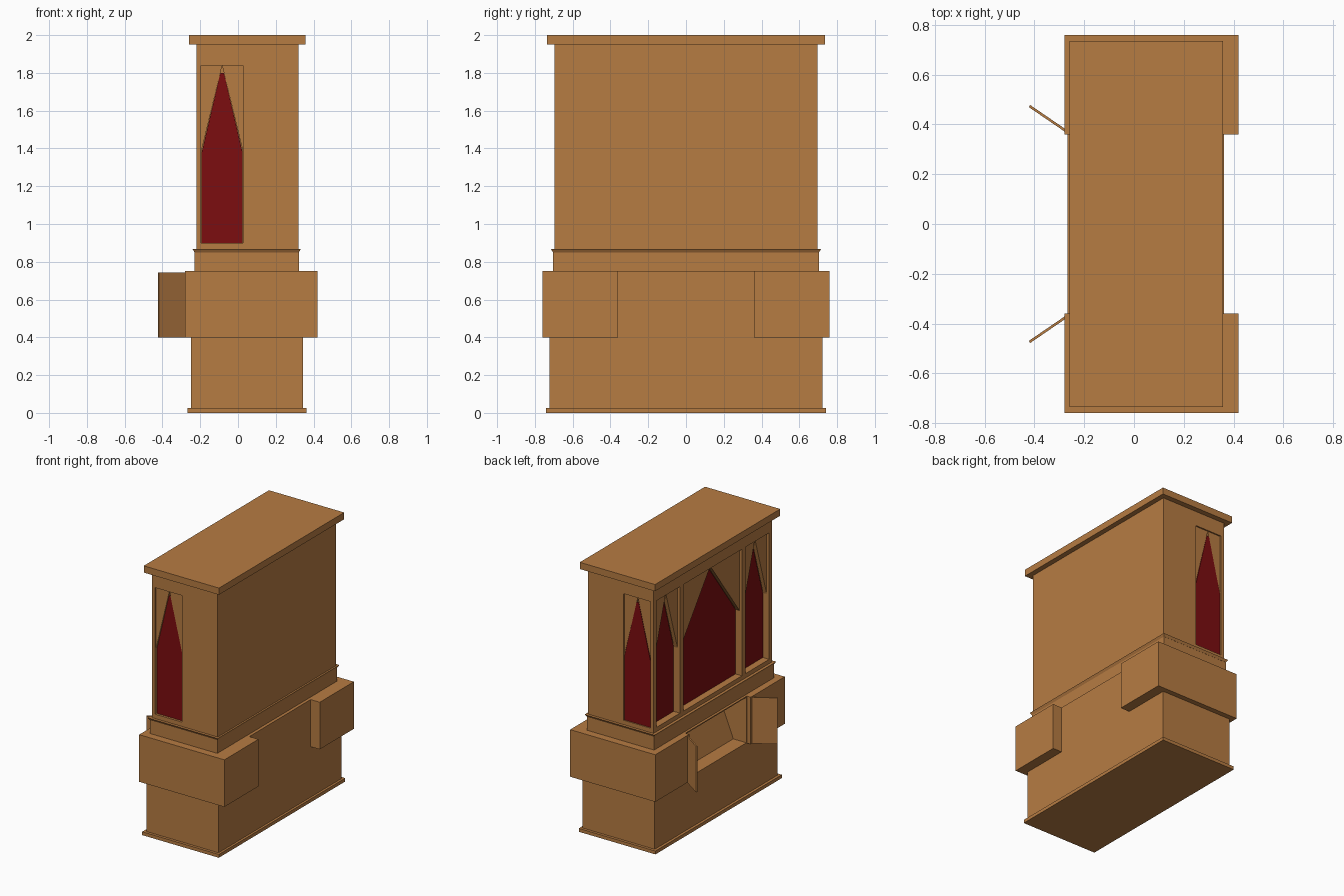
import bpy, bmesh
from mathutils import Vector

if "Cube" in bpy.data.objects:
    bpy.data.objects.remove(bpy.data.objects["Cube"])


def material(name, rgb):
    m = bpy.data.materials.new(name)
    m.diffuse_color = (*rgb, 1)
    m.use_nodes = True
    m.node_tree.nodes["Principled BSDF"].inputs["Base Color"].default_value = m.diffuse_color
    return m


WOOD = material("warm wood", (0.47, 0.2, 0.055))
RED = material("dark red cloth", (0.2, 0.004, 0.005))


def add_mesh(name, bm, mat):
    bmesh.ops.recalc_face_normals(bm, faces=bm.faces)
    me = bpy.data.meshes.new(name)
    bm.to_mesh(me)
    bm.free()
    me.materials.append(mat)
    ob = bpy.data.objects.new(name, me)
    bpy.context.collection.objects.link(ob)
    return ob


def prism(name, pts, axis, d0, d1, mat=WOOD):
    """Extrude a profile along x (points are y,z) or y (points are x,z)."""
    bm = bmesh.new()
    place = (lambda a, b, d: (d, a, b)) if axis == 'x' else (lambda a, b, d: (a, d, b))
    f = bm.faces.new([bm.verts.new(place(a, b, d0)) for a, b in pts])
    ext = bmesh.ops.extrude_face_region(bm, geom=[f])
    move = Vector(place(0, 0, d1 - d0))
    for v in ext["geom"]:
        if isinstance(v, bmesh.types.BMVert):
            v.co += move
    return add_mesh(name, bm, mat)


def box(name, x0, x1, y0, y1, z0, z1, mat=WOOD, flare=0):
    """Box whose top can be flared outwards."""
    bm = bmesh.new()
    bmesh.ops.create_cube(bm, size=1)
    for v in bm.verts:
        r, b, t = v.co.x > 0, v.co.y > 0, v.co.z > 0
        g = flare if t else 0
        v.co = (x1 + g if r else x0 - g, y1 + g if b else y0 - g, z1 if t else z0)
    return add_mesh(name, bm, mat)


def cut(target, cutters):
    for c in cutters:
        mod = target.modifiers.new("cut", 'BOOLEAN')
        mod.operation = 'DIFFERENCE'
        mod.solver = 'EXACT'
        mod.object = c
    dg = bpy.context.evaluated_depsgraph_get()
    me = bpy.data.meshes.new_from_object(target.evaluated_get(dg))
    target.modifiers.clear()
    target.data = me
    for c in cutters:
        bpy.data.objects.remove(c)


SILL, SHOULDER, HEAD = 0.9, 1.38, 1.84

# lower case: plinth, base with sloped niche, waist and flared moulding
box("plinth", -0.268, 0.362, -0.742, 0.742, 0, 0.025)
base = box("base_case", -0.248, 0.345, -0.722, 0.722, 0.025, 0.75)
niche = prism("niche_cutter", [(-0.4, 0.405), (-0.14, 0.405), (-0.005, 0.742), (-0.4, 0.742)],
              'y', -0.355, 0.355)
cut(base, [niche])
box("waist", -0.23, 0.322, -0.703, 0.703, 0.75, 0.85)
box("waist_moulding", -0.23, 0.322, -0.704, 0.704, 0.85, 0.868, flare=0.011)

# end blocks and open doors
for s, side in ((-1, "right"), (1, "left")):
    y0, y1 = sorted((s * 0.36, s * 0.76))
    box(side + "_block", -0.28, 0.42, y0, y1, 0.4, 0.75)
    a, b = Vector((-0.262, s * 0.366)), Vector((-0.42, s * 0.474))
    n = Vector((-(b - a).y, (b - a).x)).normalized() * 0.005
    bm = bmesh.new()
    f = bm.faces.new([bm.verts.new((p.x, p.y, 0.4)) for p in (a + n, b + n, b - n, a - n)])
    ext = bmesh.ops.extrude_face_region(bm, geom=[f])
    for v in ext["geom"]:
        if isinstance(v, bmesh.types.BMVert):
            v.co.z = 0.742
    add_mesh(side + "_door", bm, WOOD)

# upper case with window recesses
body = box("upper_case", -0.22, 0.32, -0.695, 0.695, 0.868, 1.95)
bays = [("left_bay", 0.385, 0.662), ("centre_bay", -0.342, 0.342), ("right_bay", -0.662, -0.385)]
SX0, SX1 = -0.195, 0.027
cutters = [box("cutter", -0.4, -0.16, y0, y1, SILL, HEAD) for _, y0, y1 in bays]
cutters += [box("cutter", SX0, SX1, 0.67, 0.9, SILL, HEAD),
            box("cutter", SX0, SX1, -0.9, -0.67, SILL, HEAD)]
cut(body, cutters)
box("cornice", -0.26, 0.358, -0.735, 0.735, 1.95, 2.0)


def spandrels(name, a0, a1, axis, d0, d1):
    mid = (a0 + a1) / 2
    for tag, a in (("_a", a0), ("_b", a1)):
        prism(name + "_spandrel" + tag, [(a, SHOULDER), (a, HEAD), (mid, HEAD)], axis, d0, d1)


def house(a0, a1, top):
    """Pointed panel outline with a slightly blunt tip."""
    m = (a0 + a1) / 2
    w = (a1 - a0) / 2 * (HEAD - top) / (HEAD - SHOULDER)
    return [(a0, SILL), (a1, SILL), (a1, SHOULDER), (m + w, top), (m - w, top), (a0, SHOULDER)]


# pointed windows along the long face
for name, y0, y1 in bays:
    spandrels(name, y0, y1, 'x', -0.2, -0.17)
    prism(name + "_cloth", house(y0, y1, 1.825 if "centre" in name else 1.8),
          'x', -0.168, -0.16, RED)

# pointed windows on the two ends
for s, name in ((-1, "front_end"), (1, "back_end")):
    spandrels(name, SX0, SX1, 'y', s * 0.67, s * 0.685)
    d = 0.678 if s < 0 else 0.687
    prism(name + "_cloth", house(SX0 + 0.003, SX1 - 0.003, 1.8), 'y', s * (d - 0.008), s * d, RED)
